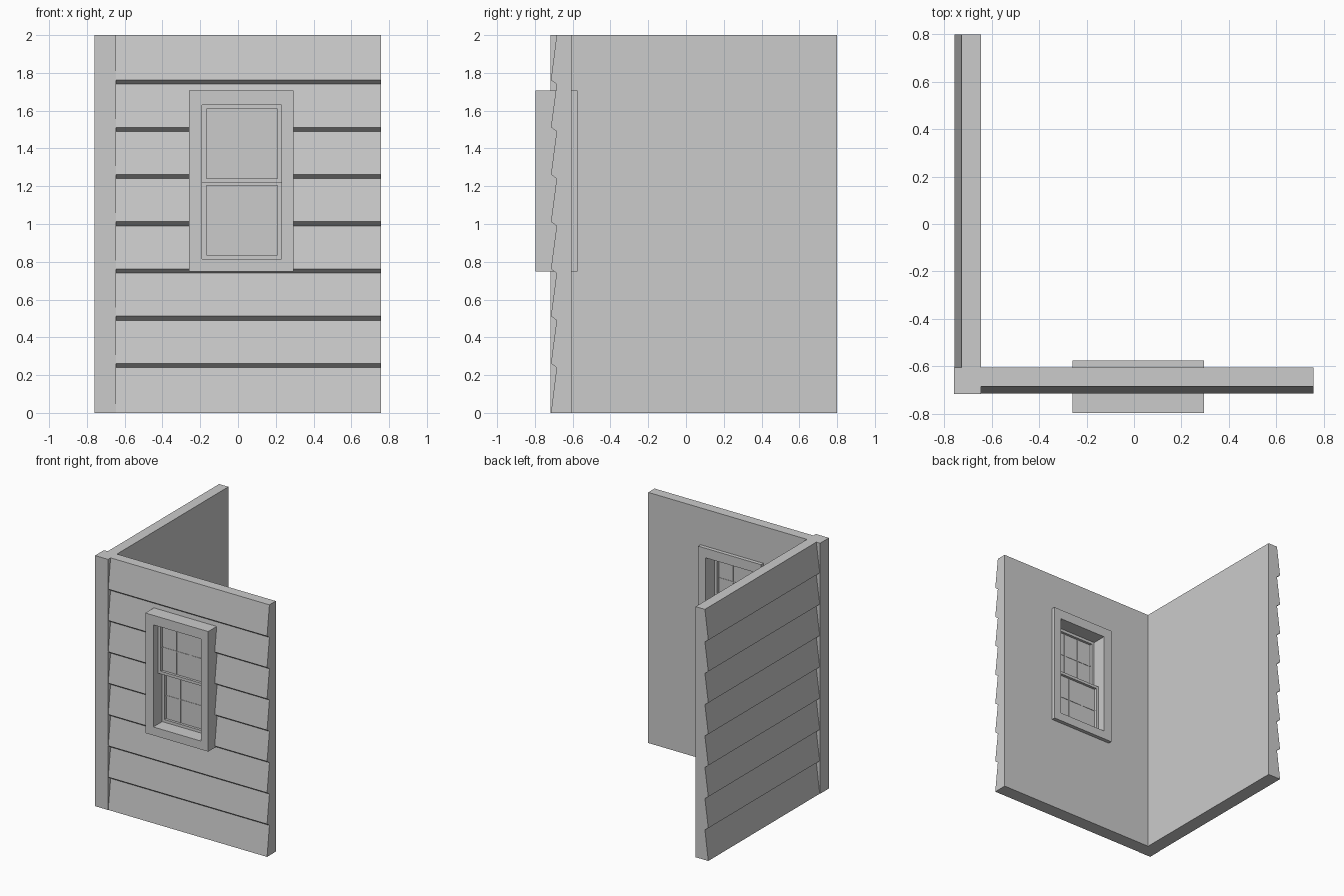
import bpy, bmesh

if "Cube" in bpy.data.objects:
    bpy.data.objects.remove(bpy.data.objects["Cube"])

HEIGHT, BOARDS = 2.0, 8
STEP = HEIGHT / BOARDS


def finish(name, bm):
    bmesh.ops.recalc_face_normals(bm, faces=bm.faces)
    mesh = bpy.data.meshes.new(name)
    bm.to_mesh(mesh)
    bm.free()
    obj = bpy.data.objects.new(name, mesh)
    bpy.context.collection.objects.link(obj)
    return obj


def box(name, x0, x1, y0, y1, z0, z1):
    bm = bmesh.new()
    bmesh.ops.create_cube(bm, size=1)
    for v in bm.verts:
        v.co = ((x0 + x1) / 2 + v.co.x * (x1 - x0),
                (y0 + y1) / 2 + v.co.y * (y1 - y0),
                (z0 + z1) / 2 + v.co.z * (z1 - z0))
    return finish(name, bm)


def ring(name, outer, inner, y0, y1):
    """Rectangular frame; outer and inner are (x0, x1, z0, z1)."""
    bm = bmesh.new()

    def loop(r, y):
        return [bm.verts.new((x, y, z)) for x, z in
                ((r[0], r[2]), (r[1], r[2]), (r[1], r[3]), (r[0], r[3]))]
    loops = [loop(outer, y0), loop(outer, y1), loop(inner, y1), loop(inner, y0)]
    for k in range(4):
        a, b = loops[k], loops[(k + 1) % 4]
        for i in range(4):
            j = (i + 1) % 4
            bm.faces.new((a[i], a[j], b[j], b[i]))
    return finish(name, bm)


def siding_wall(name, place, inner, tip, root, start, end):
    """Sawtooth clapboard profile (depth, z) extruded from start to end."""
    prof = [(inner, 0), (tip, 0)]
    for i in range(1, BOARDS):
        prof += [(root, i * STEP - 0.01), (tip, i * STEP + 0.012)]
    prof += [(root, HEIGHT), (inner, HEIGHT)]
    bm = bmesh.new()
    a = [bm.verts.new(place(start, d, z)) for d, z in prof]
    b = [bm.verts.new(place(end, d, z)) for d, z in prof]
    bm.faces.new(a)
    bm.faces.new(b)
    for i in range(len(prof)):
        j = (i + 1) % len(prof)
        bm.faces.new((a[i], a[j], b[j], b[i]))
    return finish(name, bm)


# Walls and corner post
front = siding_wall("front_wall", lambda s, d, z: (s, d, z),
                    -0.605, -0.715, -0.685, -0.645, 0.757)
siding_wall("side_wall", lambda s, d, z: (d, s, z),
            -0.645, -0.757, -0.727, -0.607, 0.8)
box("corner_post", -0.76, -0.645, -0.717, -0.605, 0, HEIGHT)

# Window opening through the front wall
cutter = box("window_cutter", -0.23, 0.265, -0.9, -0.5, 0.78, 1.67)
cutter.hide_render = True
mod = front.modifiers.new("opening", 'BOOLEAN')
mod.object = cutter
mod.solver = 'EXACT'
bpy.context.view_layer.objects.active = front
bpy.ops.object.modifier_apply(modifier=mod.name)
bpy.data.objects.remove(cutter)

# Window casing
X0, X1 = -0.19, 0.23
ring("window_casing", (-0.26, 0.295, 0.748, 1.706), (X0, X1, 0.815, 1.63), -0.797, -0.575)


# Sliding sashes with glass and glazing bars
def sash(name, y0, y1, z0, z1):
    w = 0.022
    ix0, ix1, iz0, iz1 = X0 + w, X1 - w, z0 + w, z1 - w
    ring(name + "_frame", (X0, X1, z0, z1), (ix0, ix1, iz0, iz1), y0, y1)
    yc = (y0 + y1) / 2
    box(name + "_glass", ix0, ix1, yc - 0.002, yc + 0.002, iz0, iz1)
    for k in (1, 2):
        x = ix0 + (ix1 - ix0) * k / 3
        box(f"{name}_upright_bar_{k}", x - 0.004, x + 0.004, yc - 0.006, yc + 0.006, iz0, iz1)
    z = (iz0 + iz1) / 2
    box(name + "_cross_bar", ix0, ix1, yc - 0.005, yc + 0.005, z - 0.004, z + 0.004)


sash("upper_sash", -0.735, -0.69, 1.22, 1.63)
sash("lower_sash", -0.685, -0.64, 0.815, 1.225)
